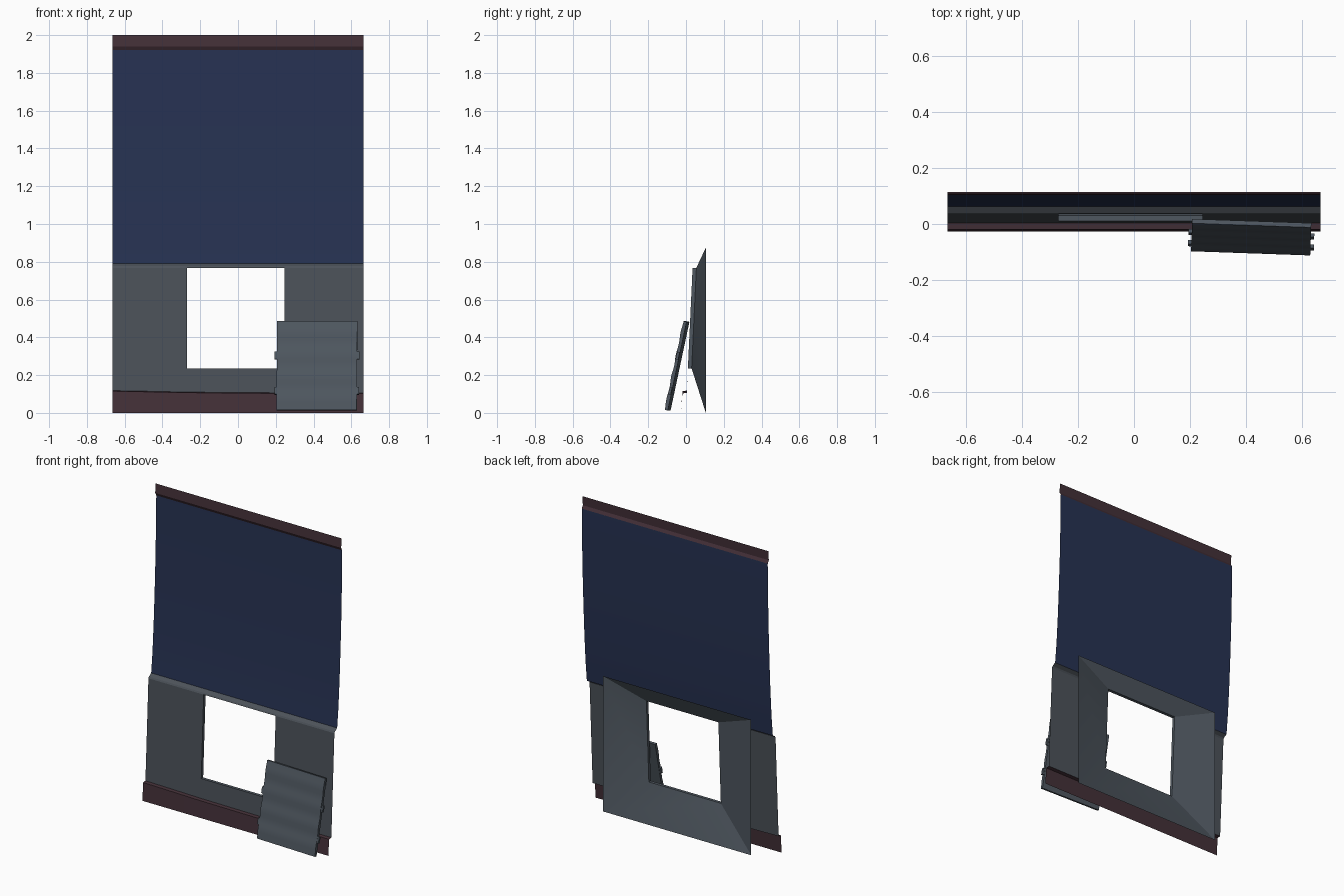
import bpy, bmesh, math
from mathutils import Matrix, Vector

if "Cube" in bpy.data.objects:
    bpy.data.objects.remove(bpy.data.objects["Cube"])


def material(name, rgb):
    m = bpy.data.materials.new(name)
    m.diffuse_color = (*rgb, 1)
    m.use_nodes = True
    m.node_tree.nodes["Principled BSDF"].inputs["Base Color"].default_value = m.diffuse_color
    return m


BLUE = material("navy paint", (0.020, 0.032, 0.085))
MAROON = material("maroon trim", (0.058, 0.030, 0.040))
GREY = material("wall grey", (0.072, 0.084, 0.100))
STEEL = material("steel grey", (0.078, 0.096, 0.117))

HALF = 0.665
HX0, HX1, HZ0, HZ1 = -0.27, 0.245, 0.235, 0.768   # vent opening


def finish(name, bm, mat, angle=25):
    me = bpy.data.meshes.new(name)
    bm.to_mesh(me)
    bm.free()
    me.materials.append(mat)
    ob = bpy.data.objects.new(name, me)
    bpy.context.collection.objects.link(ob)
    bpy.context.view_layer.objects.active = ob
    ob.select_set(True)
    bpy.ops.object.shade_smooth_by_angle(angle=math.radians(angle))
    ob.select_set(False)
    return ob


def grid(name, rows, mat, skip=()):
    """Sheet made from rows of points; skip lists (row, column) holes."""
    bm = bmesh.new()
    vs = [[bm.verts.new(p) for p in r] for r in rows]
    for i in range(len(vs) - 1):
        for j in range(len(vs[0]) - 1):
            if (i, j) not in skip:
                bm.faces.new((vs[i][j], vs[i][j + 1], vs[i + 1][j + 1], vs[i + 1][j]))
    return finish(name, bm, mat)


def sheet(name, profile, mat):
    """Full-width sheet from a (y, z) profile listed bottom to top."""
    return grid(name, [[(x, y, z) for x in (-HALF, HALF)] for y, z in profile], mat)


def wall_y(z):
    return 0.004 + (z - 0.11) * 0.047


# Upper wall panel, gently curving backwards
sheet("upper_wall", [(0.063, 0.79), (0.076, 0.92), (0.088, 1.1), (0.098, 1.3),
                     (0.106, 1.5), (0.112, 1.72), (0.115, 1.922)], BLUE)

# Top trim with a sloping underside
sheet("top_trim", [(0.115, 1.92), (0.104, 1.94), (0.108, 2.0)], MAROON)

# Ledge between the upper and lower walls
sheet("dado_ledge", [(wall_y(HZ1), HZ1), (0.04, 0.777), (0.063, 0.792)], GREY)

# Skirting, slightly higher at the left end
cols = [-HALF, -0.45, HX0, HX1, HALF]
tops = [0.118, 0.114, 0.110, 0.106, 0.106]
grid("skirting", [[(x, -0.027, 0) for x in cols],
                  [(x, -0.019, t - 0.003) for x, t in zip(cols, tops)],
                  [(x, 0.004, t) for x, t in zip(cols, tops)]], MAROON)

# Lower wall with the opening left out
rows = [[(x, 0.004, t) for x, t in zip(cols, tops)]]
rows += [[(x, wall_y(z), z) for x in cols] for z in (HZ0, HZ1)]
grid("lower_wall", rows, GREY, skip={(1, 2)})


# Opening reveal and the flared shaft behind it
def loop(x0, x1, z0, z1, yf):
    return [(x, yf(z), z) for x, z in
            ((x0, z0), (x1, z0), (x1, z1), (x0, z1), (x0, z0))]


front = loop(HX0, HX1, HZ0, HZ1, wall_y)
back = loop(HX0, HX1, HZ0, HZ1, lambda z: wall_y(z) + 0.02)
flare = loop(-0.54, 0.52, 0.0, 0.875, lambda z: 0.105)
grid("vent_reveal", [front, back], STEEL)
grid("vent_flare", [back, flare], STEEL)

# Fallen vent cover: a rippled slab leaning on the wall
W, H, T = 0.425, 0.48, 0.018
N = 24
bm = bmesh.new()
outline = []
for k in range(N + 1):
    s = k / N
    outline.append((-T / 2 + 0.002 * math.cos(s * 8 * math.pi), (s - 0.5) * H))
outline += [(T / 2, H / 2), (T / 2, -H / 2)]
ends = [[bm.verts.new((x, y, z)) for y, z in outline] for x in (-W / 2, W / 2)]
n = len(outline)
for i in range(n):
    j = (i + 1) % n
    bm.faces.new((ends[0][i], ends[1][i], ends[1][j], ends[0][j]))
bm.faces.new(ends[0])
bm.faces.new(ends[1][::-1])
# Side lugs on the cover
for side in (-1, 1):
    for z in (0.055, -0.135):
        bmesh.ops.create_cube(bm, size=1, matrix=Matrix.Translation((side * W / 2, 0, z))
                              @ Matrix.Diagonal((0.024, 0.014, 0.04, 1)))
bmesh.ops.recalc_face_normals(bm, faces=bm.faces)
cover = finish("vent_cover", bm, STEEL, 35)
cover.matrix_world = (Matrix.Translation((0.418, -0.048, 0.249))
                      @ Matrix.Rotation(math.radians(-2), 4, 'Z')
                      @ Matrix.Rotation(math.radians(-12), 4, 'X'))
